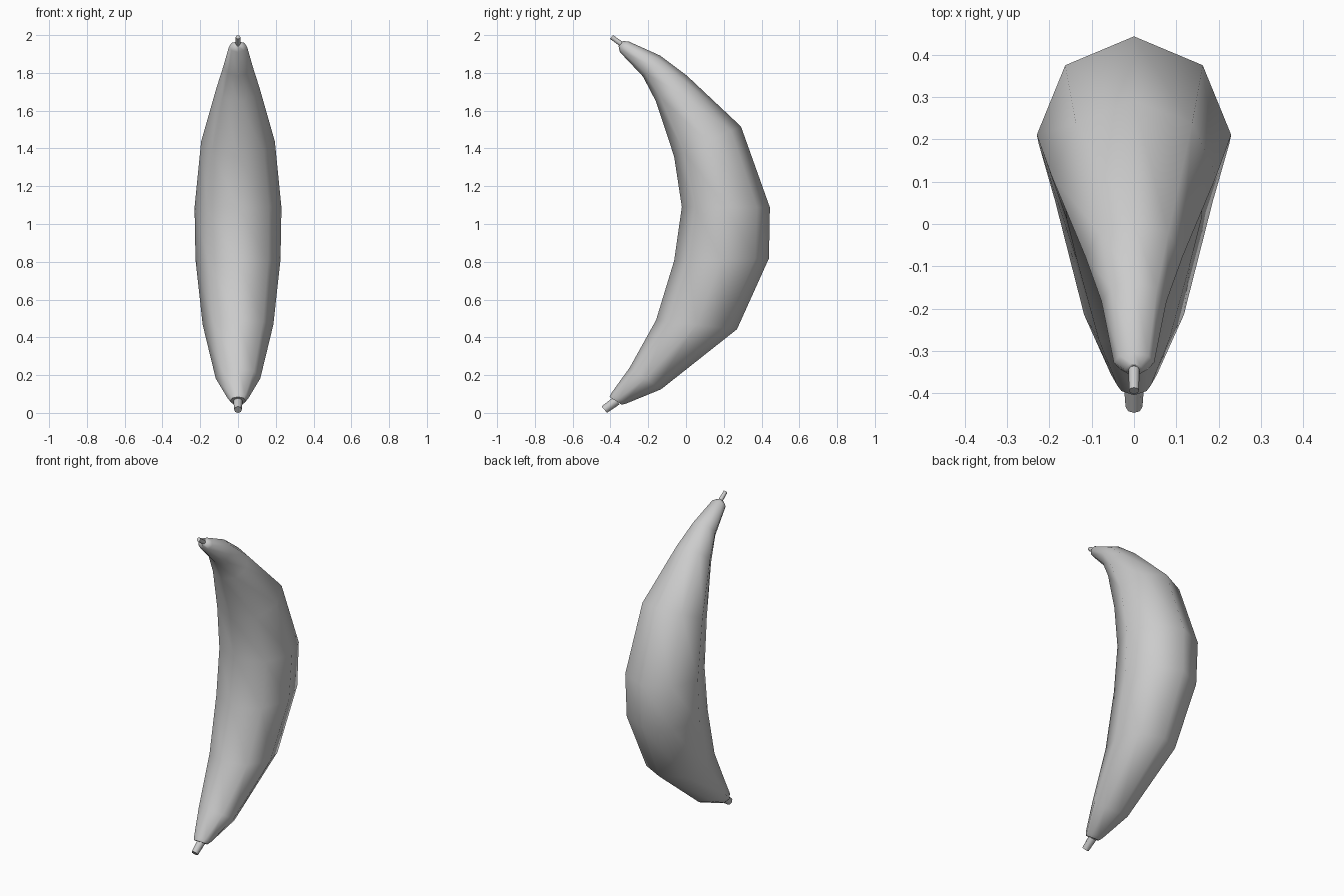
import bpy, bmesh, math
from mathutils import Vector

if "Cube" in bpy.data.objects:
    bpy.data.objects.remove(bpy.data.objects["Cube"])


def loft(name, rings, sides=8, angle=50):
    """Skin rings given as (inner y, inner z, outer y, outer z, half width)."""
    bm = bmesh.new()
    loops = []
    for iy, iz, oy, oz, w in rings:
        inner, outer = Vector((0, iy, iz)), Vector((0, oy, oz))
        mid, arm = (inner + outer) / 2, (outer - inner) / 2
        loops.append([bm.verts.new(mid + arm * math.cos(t) + Vector((w * math.sin(t), 0, 0)))
                      for t in (2 * math.pi * i / sides for i in range(sides))])
    for a, b in zip(loops, loops[1:]):
        for i in range(sides):
            j = (i + 1) % sides
            bm.faces.new((a[i], a[j], b[j], b[i]))
    bm.faces.new(loops[0])
    bm.faces.new(loops[-1])
    bmesh.ops.recalc_face_normals(bm, faces=bm.faces)
    mesh = bpy.data.meshes.new(name)
    bm.to_mesh(mesh)
    bm.free()
    ob = bpy.data.objects.new(name, mesh)
    bpy.context.collection.objects.link(ob)
    bpy.ops.object.select_all(action='DESELECT')
    ob.select_set(True)
    bpy.context.view_layer.objects.active = ob
    bpy.ops.object.shade_smooth_by_angle(angle=math.radians(angle))
    return ob


# Curved octagonal fruit body, bottom to top
loft("banana_body", [
    (-.405, .085, -.34, .043, .042),
    (-.395, .105, -.315, .05, .055),
    (-.298, .24, -.132, .125, .118),
    (-.159, .49, .27, .443, .187),
    (-.063, .805, .439, .818, .225),
    (-.022, 1.09, .444, 1.088, .23),
    (-.063, 1.358, .291, 1.516, .195),
    (-.159, 1.649, .004, 1.786, .115),
    (-.228, 1.781, -.138, 1.892, .077),
    (-.35, 1.91, -.305, 1.967, .048),
    (-.357, 1.94, -.333, 1.968, .022),
])

# Thick stub at the lower end
loft("lower_stem", [
    (-.447, .034, -.418, 0.0, .02),
    (-.385, .083, -.352, .045, .025),
])

# Thin stalk at the upper end
loft("upper_stem", [
    (-.352, 1.943, -.336, 1.965, .013),
    (-.402, 1.98, -.387, 2.0, .012),
])
